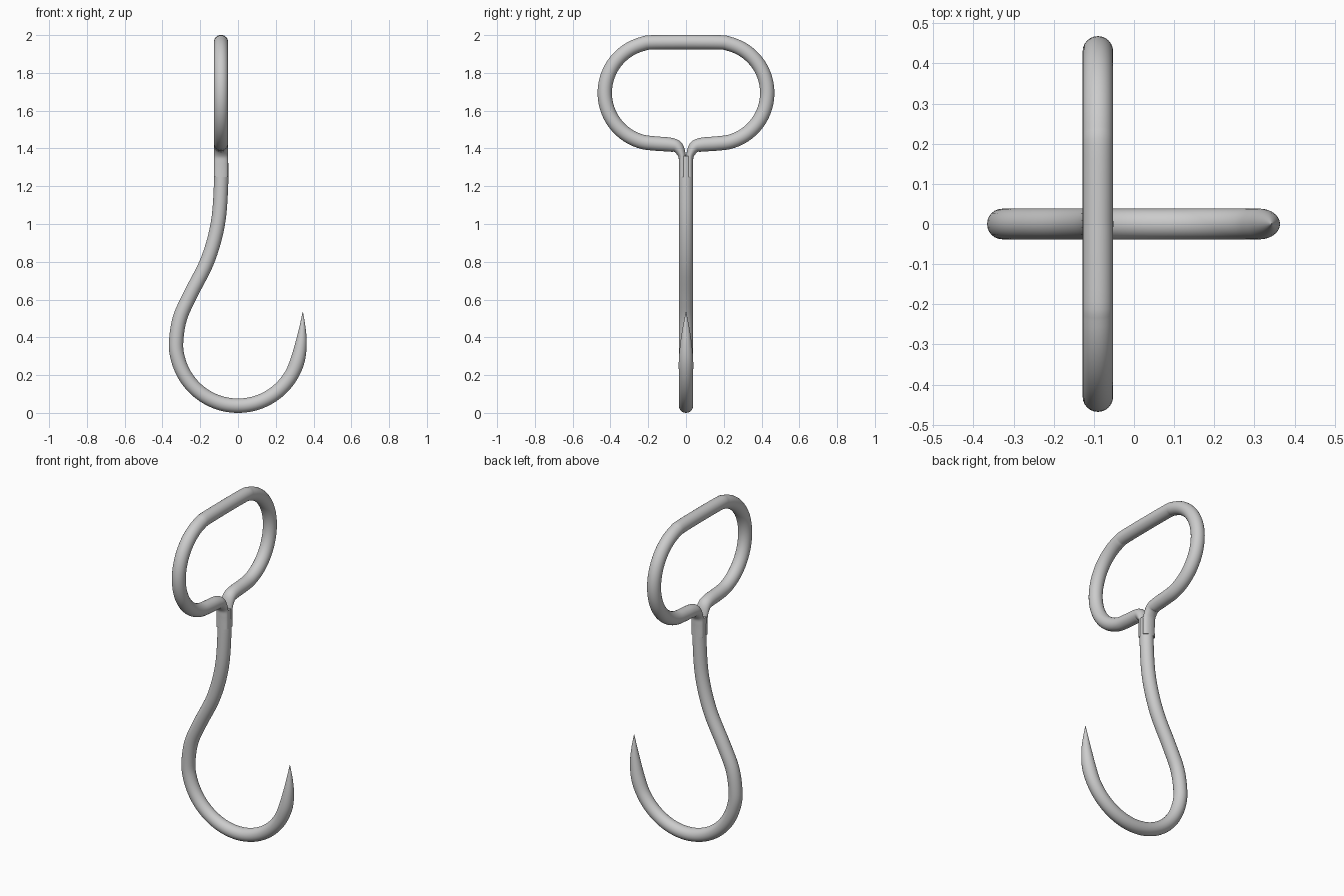
import bpy
import bmesh
import math
from mathutils import Vector

cube = bpy.data.objects.get("Cube")
if cube:
    bpy.data.objects.remove(cube)

R = 0.038        # wire radius
SIDES = 24
STEM_X = -0.09   # plane of the handle

steel = bpy.data.materials.new("grey steel")
steel.use_nodes = True
GREY = (0.6, 0.6, 0.6, 1)
steel.diffuse_color = GREY
steel.node_tree.nodes["Principled BSDF"].inputs["Base Color"].default_value = GREY


def smooth_path(pts, steps=5):
    """Catmull-Rom interpolation of (u, z, in-plane radius, depth radius)."""
    pts = [Vector(p) for p in pts]
    ext = [2 * pts[0] - pts[1]] + pts + [2 * pts[-1] - pts[-2]]
    out = []
    for a, b, c, d in zip(ext, ext[1:], ext[2:], ext[3:]):
        for i in range(steps):
            t = i / steps
            out.append(0.5 * (2 * b + (c - a) * t + (2 * a - 5 * b + 4 * c - d) * t**2
                              + (3 * b - a - 3 * c + d) * t**3))
    return out + [pts[-1]]


def sweep(name, pts, place):
    """Sweep an elliptical section along a planar path; place maps (u, z, depth)."""
    path = smooth_path(pts)
    bm = bmesh.new()
    rings = []
    for i, p in enumerate(path):
        tangent = path[min(i + 1, len(path) - 1)] - path[max(i - 1, 0)]
        normal = Vector((-tangent[1], tangent[0])).normalized()
        ring = []
        for k in range(SIDES):
            a = math.tau * k / SIDES
            off = normal * (p[2] * math.cos(a))
            ring.append(bm.verts.new(place(p[0] + off.x, p[1] + off.y, p[3] * math.sin(a))))
        rings.append(ring)
    for r0, r1 in zip(rings, rings[1:]):
        for k in range(SIDES):
            j = (k + 1) % SIDES
            bm.faces.new((r0[k], r0[j], r1[j], r1[k]))
    bm.faces.new(rings[0])
    bm.faces.new(rings[-1])
    bmesh.ops.recalc_face_normals(bm, faces=bm.faces)
    mesh = bpy.data.meshes.new(name)
    bm.to_mesh(mesh)
    bm.free()
    mesh.materials.append(steel)
    obj = bpy.data.objects.new(name, mesh)
    bpy.context.collection.objects.link(obj)
    bpy.ops.object.select_all(action='DESELECT')
    obj.select_set(True)
    bpy.context.view_layer.objects.active = obj
    bpy.ops.object.shade_smooth_by_angle(angle=math.radians(50))


# Shank and hook: S-shaped stem, round bowl, tapered point
stem = [(STEM_X, 1.36), (STEM_X, 1.2), (-0.107, 1.0), (-0.16, 0.81), (-0.25, 0.63), (-0.308, 0.5)]
hook = [(x, z, R, R) for x, z in stem]
for deg in range(180, 346, 15):
    a = math.radians(deg)
    hook.append((0.328 * math.cos(a), 0.368 + 0.33 * math.sin(a), R, R))
hook += [(0.334, 0.37, 0.03, 0.03), (0.341, 0.45, 0.017, 0.018), (0.343, 0.535, 0.001, 0.001)]
sweep("shank_and_hook", hook, lambda u, z, d: (u, d, z))

# Handle: stadium loop whose two ends pinch together into the shank
half = [(0.019, 1.25, 0.019, R), (0.019, 1.32, 0.019, R), (0.022, 1.365, 0.021, R),
        (0.046, 1.408, 0.032, R), (0.085, 1.42, 0.037, R)]
for deg in range(-90, 91, 15):
    a = math.radians(deg)
    half.append((0.162 + 0.268 * math.cos(a), 1.694 + 0.268 * math.sin(a), R, R))
mirrored = [(-u, z, a, b) for u, z, a, b in reversed(half)]
sweep("handle_loop", half + mirrored, lambda u, z, d: (STEM_X + d, u, z))
